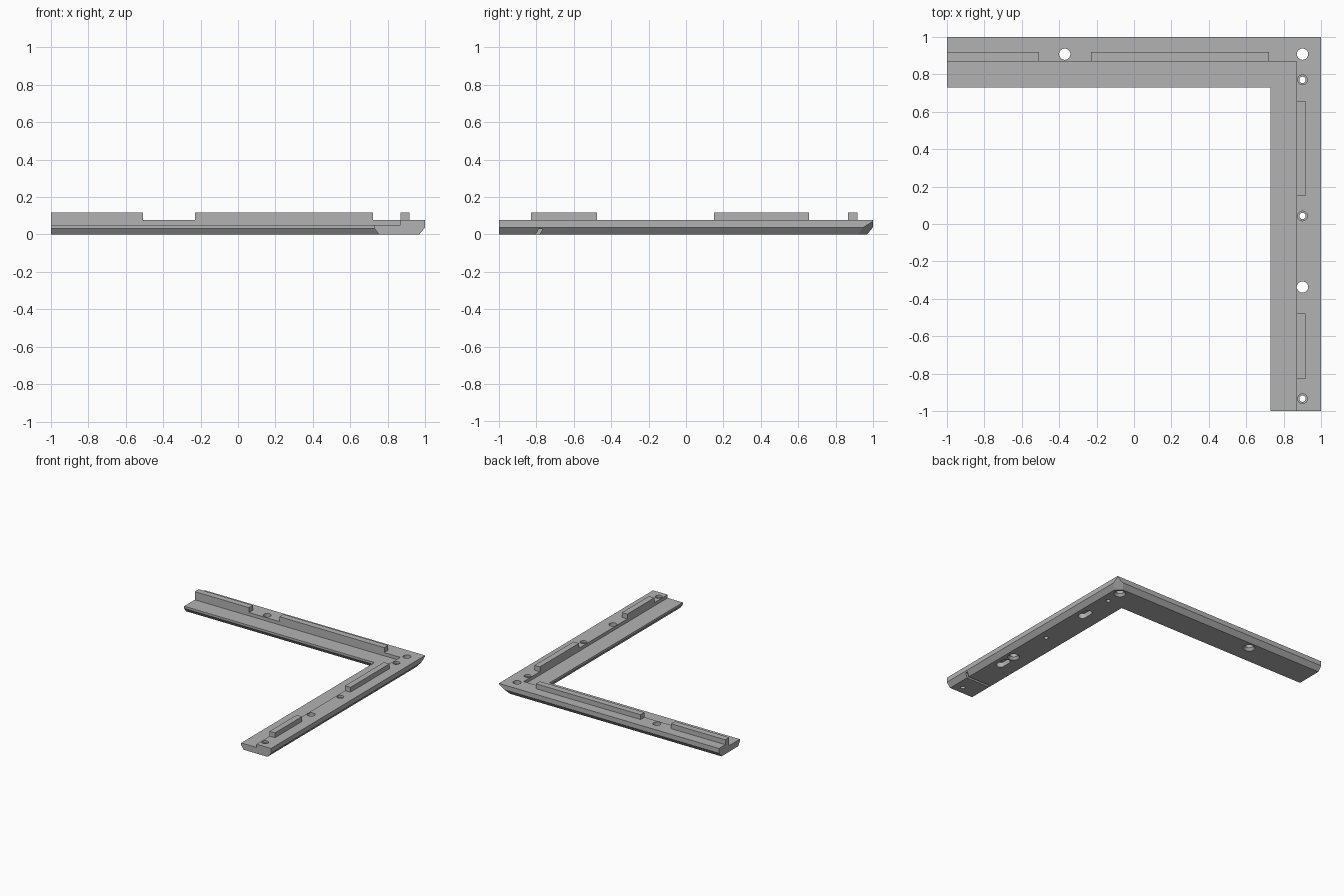
import bpy, bmesh
from mathutils import Vector, Matrix

cube = bpy.data.objects.get("Cube")
if cube:
    bpy.data.objects.remove(cube, do_unlink=True)

grey = bpy.data.materials.new("plain grey")
grey.use_nodes = True
colour = (0.45, 0.45, 0.45, 1)
grey.diffuse_color = colour
grey.node_tree.nodes["Principled BSDF"].inputs["Base Color"].default_value = colour


def finish(name, bm):
    bmesh.ops.recalc_face_normals(bm, faces=bm.faces)
    mesh = bpy.data.meshes.new(name)
    bm.to_mesh(mesh)
    bm.free()
    mesh.materials.append(grey)
    obj = bpy.data.objects.new(name, mesh)
    bpy.context.collection.objects.link(obj)
    return obj


def box(name, x0, x1, y0, y1, z0, z1, lean=0):
    """Box between two corners; lean shifts its top along y."""
    bm = bmesh.new()
    bmesh.ops.create_cube(bm, size=1)
    for v in bm.verts:
        y = y1 if v.co.y > 0 else y0
        if v.co.z > 0:
            y += lean
        v.co = (x1 if v.co.x > 0 else x0, y, z1 if v.co.z > 0 else z0)
    return finish(name, bm)


def cone(name, x, y, z0, z1, r0, r1):
    bm = bmesh.new()
    bmesh.ops.create_cone(bm, cap_ends=True, segments=32, radius1=r0, radius2=r1,
                          depth=z1 - z0, matrix=Matrix.Translation((x, y, (z0 + z1) / 2)))
    return finish(name, bm)


def slot(name, x, y, radius, length, z0, z1):
    """Round-ended slot running along y."""
    bm = bmesh.new()
    bmesh.ops.create_cone(bm, cap_ends=True, segments=32, radius1=radius, radius2=radius,
                          depth=z1 - z0)
    for v in bm.verts:
        v.co.y += (length / 2 - radius) * (1 if v.co.y > 0 else -1)
        v.co += Vector((x, y, (z0 + z1) / 2))
    return finish(name, bm)


# Corner frame: stepped, chamfered profile swept round a mitred corner
# Profile points are (distance in from the outer edge, height)
profile = [(0, .038), (0, .077), (.133, .077), (.133, .05),
           (.271, .05), (.271, .032), (.248, 0), (.032, 0)]
bm = bmesh.new()
rings = []
for station in (lambda d: (-1, 1 - d), lambda d: (1 - d, 1 - d), lambda d: (1 - d, -1)):
    rings.append([bm.verts.new((*station(d), z)) for d, z in profile])
count = len(profile)
for a, b in zip(rings, rings[1:]):
    for i in range(count):
        j = (i + 1) % count
        bm.faces.new((a[i], a[j], b[j], b[i]))
bm.faces.new(rings[0])
bm.faces.new(rings[-1])
# Slanted cut under the outer corner
cut = bmesh.ops.bisect_plane(bm, geom=bm.verts[:] + bm.edges[:] + bm.faces[:], dist=1e-5,
                             plane_co=(1, 1, .07), plane_no=(1, 1, -1.6), clear_outer=True)
edges = [e for e in cut["geom_cut"] if isinstance(e, bmesh.types.BMEdge)]
bmesh.ops.holes_fill(bm, edges=edges)
frame = finish("corner_frame", bm)

# Cutters: large countersunk holes, small screw holes, blind slots, groove
cutters = []
for x, y in ((-.37, .907), (.9, .907), (.9, -.337)):
    cutters.append(cone("large_hole", x, y, -.05, .15, .03, .03))
    cutters.append(cone("countersink", x, y, -.005, .022, .05, .028))
for y in (.77, .043, -.933):
    cutters.append(cone("small_hole", .9, y, -.05, .15, .017, .017))
    cutters.append(cone("small_hole_top", .9, y, .06, .1, .026, .026))
for y in (.5, -.46):
    cutters.append(slot("blind_slot", .9, y, .032, .13, -.02, .04))
cutters.append(box("underside_groove", .76, 1.1, -.805, -.785, -.005, .03, .018))

for cutter in cutters:
    cutter.hide_render = True
    mod = frame.modifiers.new(cutter.name, "BOOLEAN")
    mod.operation = "DIFFERENCE"
    mod.solver = "EXACT"
    mod.object = cutter
bpy.context.view_layer.objects.active = frame
frame.select_set(True)
for mod in list(frame.modifiers):
    bpy.ops.object.modifier_apply(modifier=mod.name)
for cutter in cutters:
    bpy.data.objects.remove(cutter, do_unlink=True)
bpy.ops.object.shade_smooth_by_angle(angle=.5)

# Raised ribs along the step
low, high = .077, .117
for x0, x1 in ((-1, -.507), (-.23, .722)):
    box("back_rib", x0, x1, .867, .918, low, high)
for y0, y1 in ((-.828, -.477), (.15, .658)):
    box("side_rib", .867, .916, y0, y1, low, high)
